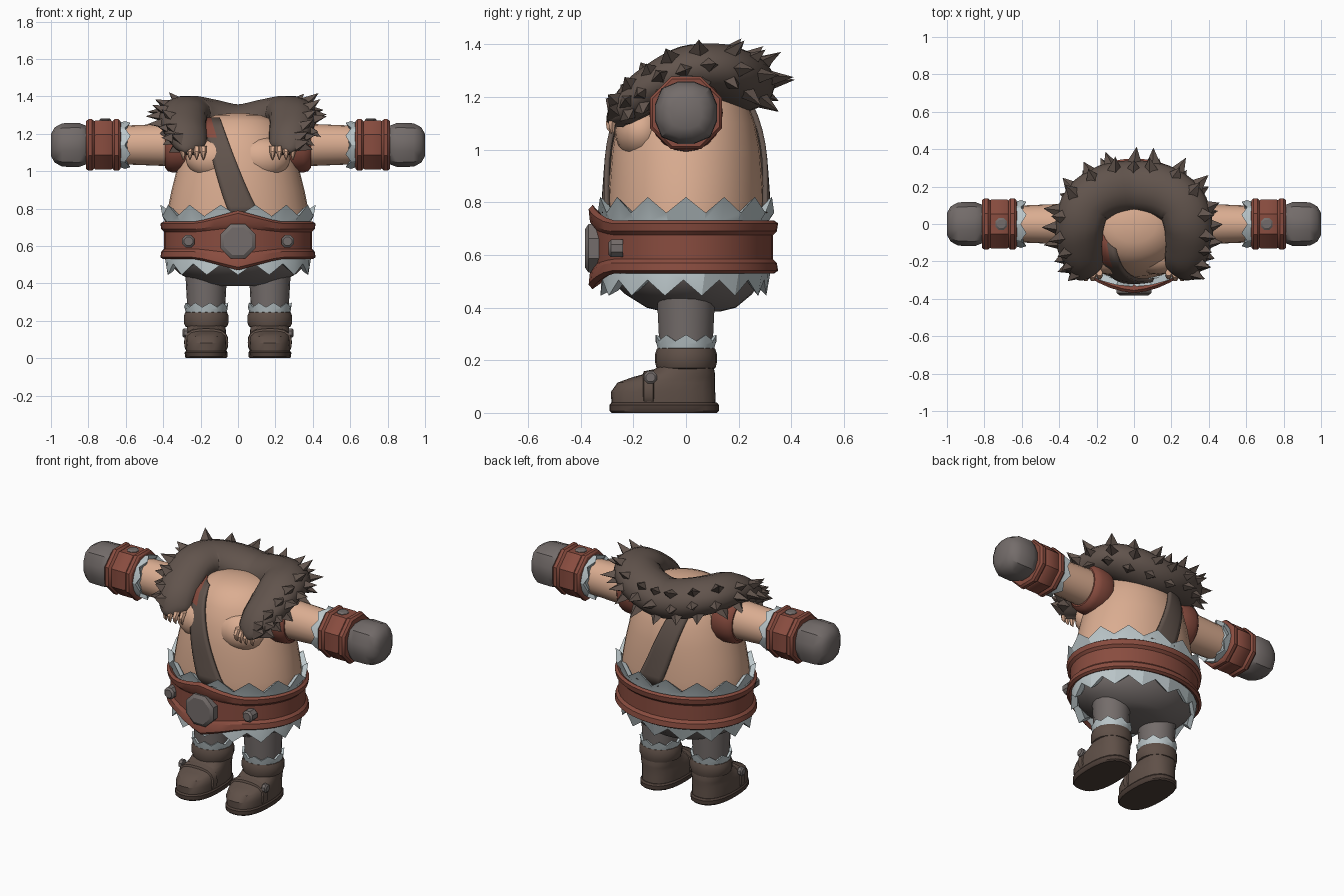
import bpy, bmesh, math, random
from mathutils import Vector

if "Cube" in bpy.data.objects:
    bpy.data.objects.remove(bpy.data.objects["Cube"])

random.seed(4)


def material(name, rgb):
    m = bpy.data.materials.new(name)
    m.diffuse_color = (*rgb, 1)
    m.use_nodes = True
    m.node_tree.nodes["Principled BSDF"].inputs["Base Color"].default_value = m.diffuse_color
    return m


SKIN = material("skin", (0.71, 0.42, 0.285))
RED = material("red leather", (0.25, 0.073, 0.05))
FUR = material("brown fur", (0.12, 0.088, 0.073))
BOOT = material("boot leather", (0.115, 0.08, 0.064))
SOLE = material("dark sole", (0.075, 0.05, 0.04))
GREY = material("grey cloth", (0.175, 0.152, 0.146))
WHITE = material("pale fur", (0.5, 0.57, 0.59))


def finish(name, bm, mats, angle=35):
    bmesh.ops.recalc_face_normals(bm, faces=bm.faces)
    me = bpy.data.meshes.new(name)
    bm.to_mesh(me)
    bm.free()
    ob = bpy.data.objects.new(name, me)
    bpy.context.collection.objects.link(ob)
    for m in mats:
        me.materials.append(m)
    me.shade_smooth()
    me.set_sharp_from_angle(angle=math.radians(angle))
    return ob


def skin_rings(bm, rings, cap=True):
    vs = [[bm.verts.new(p) for p in r] for r in rings]
    n = len(vs[0])
    for a, b in zip(vs, vs[1:]):
        for i in range(n):
            bm.faces.new((a[i], a[(i + 1) % n], b[(i + 1) % n], b[i]))
    if cap:
        bm.faces.new(vs[0])
        bm.faces.new(vs[-1])


def loft(name, mat, prof, at=(0, 0, 0), axis='z', n=24, p=2, turn=0, s=1, warp=None, angle=35):
    """Stacked rings; each profile row is height, radius a, radius b, shift a, shift b, zigzag."""
    rings = []
    for row in prof:
        h, ra, rb, oa, ob, zig = (tuple(row) + (0,) * 6)[:6]
        ring = []
        for i in range(n):
            t = 2 * math.pi * (i + turn) / n
            c, d = math.cos(t), math.sin(t)
            k = (abs(c) ** p + abs(d) ** p) ** (-1 / p)
            a, b, hh = ra * c * k + oa, rb * d * k + ob, s * (h + zig * (-1) ** i)
            q = {'z': (a, b, hh), 'x': (hh, a, b), 'y': (a, hh, b)}[axis]
            v = Vector(q) + Vector(at)
            ring.append(warp(v) if warp else v)
        rings.append(ring)
    bm = bmesh.new()
    skin_rings(bm, rings)
    return finish(name, bm, [mat], angle)


# Torso and chest
TORSO = [(0.58, .36, .28), (0.7, .385, .297), (0.8, .375, .297), (0.9, .355, .29), (1.0, .33, .282),
         (1.1, .30, .262), (1.2, .255, .225), (1.27, .2, .17), (1.3, .12, .1), (1.31, .04, .03)]
loft("torso", SKIN, TORSO, n=32, angle=60)


def torso_radius(z):
    for a, b in zip(TORSO, TORSO[1:]):
        if a[0] <= z <= b[0]:
            t = (z - a[0]) / (b[0] - a[0])
            return a[1] + t * (b[1] - a[1]), a[2] + t * (b[2] - a[2])


for s, side in ((1, "left"), (-1, "right")):
    bm = bmesh.new()
    bmesh.ops.create_uvsphere(bm, u_segments=20, v_segments=12, radius=1)
    for v in bm.verts:
        v.co = Vector((v.co.x * .15 + s * .13, v.co.y * .1 - .17, v.co.z * .11 + 1.07))
    finish(side + "_chest", bm, [SKIN])

# Diagonal strap, front and back, with a red edge at the shoulder
for sy, side in ((-1, "front"), (1, "back")):
    bm = bmesh.new()
    grid = []
    for i in range(11):
        t = i / 10
        z = 0.76 + 0.52 * t
        cx = 0.045 - 0.185 * t ** 0.8
        half = 0.08 - 0.035 * t
        rx, ry = torso_radius(z)
        grid.append([bm.verts.new((x, sy * (.014 + ry * math.sqrt(max(0.05, 1 - (x / rx) ** 2))), z))
                     for x in (cx + half * k / 3 for k in range(-3, 4))])
    for i in range(10):
        for j in range(6):
            f = bm.faces.new((grid[i][j], grid[i][j + 1], grid[i + 1][j + 1], grid[i + 1][j]))
            f.material_index = int(i > 7 and j < 3)
    ob = finish(side + "_strap", bm, [FUR, RED])
    sol = ob.modifiers.new("thickness", 'SOLIDIFY')
    sol.thickness, sol.offset = 0.02, 0

# Trousers seat
loft("trouser_seat", GREY, [(.385, .14, .11, 0, .02), (.40, .22, .17, 0, .02), (.45, .31, .24, 0, .01),
                            (.50, .36, .285), (.58, .385, .31)], n=28)

# Fur trim above and below the belt
loft("upper_trim", WHITE, [(.66, .385, .31), (.73, .39, .315), (.79, .415, .335, 0, 0, .03),
                           (.775, .385, .305, 0, 0, .025), (.72, .35, .27)], n=28, angle=20)
loft("lower_trim", WHITE, [(.58, .38, .31), (.53, .39, .32), (.475, .385, .315, 0, -.01, .03),
                           (.49, .355, .285, 0, 0, .025), (.54, .33, .26)], n=28, angle=20)


# Belt with a raised front plate
def belt_front(v):
    if v.y < 0:
        g = max(0, 1 - abs(v.x) / 0.22)
        v.z = 0.63 + (v.z - 0.63) * (1 + 0.6 * g)
        v.y -= 0.02 * g
    return v


loft("belt", RED, [(.55, .36, .29), (.53, .40, .335), (.54, .415, .35), (.57, .41, .345), (.585, .395, .33),
                   (.675, .395, .33), (.69, .41, .345), (.72, .415, .35), (.73, .40, .335), (.70, .36, .29)],
     n=40, warp=belt_front, angle=30)
loft("buckle", GREY, [(-.33, .1, .1), (-.37, .1, .1), (-.383, .08, .08)], (0, 0, .625), 'y', 8, turn=.5)

for s, side in ((1, "left"), (-1, "right")):
    loft(side + "_belt_stud", GREY, [(-.24, .036, .036), (-.285, .036, .036), (-.295, .025, .025)],
         (s * .265, 0, .625), 'y', 8, turn=.5)

    # Arm, shoulder band, bracer and fist
    arm = dict(at=(0, 0, 1.14), axis='x', s=s)
    loft(side + "_arm", SKIN, [(.2, .11, .115), (.4, .107, .112), (.63, .098, .103)], n=20, **arm)
    loft(side + "_shoulder_band", RED, [(.26, .13, .14), (.29, .14, .15), (.35, .138, .147), (.375, .13, .14),
                                        (.39, .115, .122)], n=20, **arm)
    loft(side + "_wrist_trim", WHITE, [(.65, .12, .12), (.62, .122, .122), (.59, .128, .128, 0, 0, .015),
                                       (.60, .105, .105, 0, 0, .01)], n=16, angle=20, **arm)
    loft(side + "_bracer", RED, [(.625, .12, .12), (.63, .14, .14), (.64, .149, .149), (.66, .149, .149),
                                 (.672, .137, .137), (.68, .143, .143), (.76, .143, .143), (.768, .137, .137),
                                 (.78, .149, .149), (.80, .149, .149), (.812, .138, .138), (.812, .11, .11)],
         n=8, turn=.5, **arm)
    loft(side + "_bracer_stud", GREY, [(1.25, .034, .034), (1.275, .034, .034), (1.282, .024, .024)],
         (s * .71, 0, 0), n=8, turn=.5)
    loft(side + "_fist", GREY, [(.79, .085, .085), (.815, .105, .105), (.85, .119, .119), (.94, .117, .117),
                                (.98, .095, .095), (1.0, .06, .06)], n=12, p=2.8, turn=.5, **arm)

    # Leg and boot
    x = s * .17
    loft(side + "_leg", GREY, [(.22, .1, .1), (.30, .103, .105), (.46, .112, .113)], (x, 0, 0), n=18)
    loft(side + "_leg_trim", WHITE, [(.24, .108, .108), (.26, .113, .113), (.285, .118, .118, 0, 0, .012),
                                     (.28, .1, .1, 0, 0, .01)], (x, 0, 0), n=18, angle=20)
    loft(side + "_boot_cuff", BOOT, [(.165, .1, .1), (.17, .112, .112), (.19, .12, .117), (.225, .12, .117),
                                     (.245, .112, .11), (.25, .1, .1)], (x, 0, 0), n=20)
    loft(side + "_boot", BOOT, [(.03, .108, .198, 0, -.085), (.08, .112, .198, 0, -.087),
                                (.115, .11, .185, 0, -.075), (.135, .106, .158, 0, -.047),
                                (.15, .105, .13, 0, -.02), (.175, .102, .105)], (x, 0, 0), n=24, p=2.5)
    loft(side + "_sole", SOLE, [(0, .108, .2, 0, -.083), (.008, .114, .208, 0, -.083),
                                (.03, .115, .208, 0, -.083), (.04, .108, .2, 0, -.083)], (x, 0, 0), n=24, p=2.5)
    loft(side + "_boot_strap", BOOT, [(-.165, .1, .06), (-.16, .116, .073), (-.125, .118, .08), (-.115, .1, .07)],
         (x, 0, .085), 'y', n=20, p=2.8)
    loft(side + "_boot_stud", GREY, [(.1, .026, .026), (.12, .026, .026), (.127, .018, .018)],
         (x, -.135, .135), 'x', 8, turn=.5, s=s)

    # Claws on the hanging paws
    bm = bmesh.new()
    for k in range(4):
        c = Vector((s * (.185 + .036 * k), -.285 + .01 * abs(k - 1.5), 1.115))
        skin_rings(bm, [[c + Vector((r * math.cos(a), r * math.sin(a) + dy, dz))
                         for a in (math.pi * j / 3 for j in range(6))]
                        for r, dy, dz in ((.018, .01, .02), (.017, -.01, -.01), (.011, -.012, -.035), (.002, -.003, -.055))])
    finish(side + "_claws", bm, [SKIN])

# Horseshoe fur collar: centre, half width, half height, mirrored about x
HALF = [(0, .20, 1.25, .14, .11), (.14, .18, 1.275, .14, .11), (.25, .11, 1.305, .135, .1),
        (.29, 0, 1.305, .13, .09), (.29, -.1, 1.255, .125, .085), (.27, -.19, 1.19, .11, .075),
        (.25, -.245, 1.13, .088, .05), (.24, -.262, 1.095, .05, .02)]
keys = [Vector((-k[0],) + k[1:]) for k in HALF[:0:-1]] + [Vector(k) for k in HALF]


def collar(u):
    """Smooth point on the collar path, with its frame and size."""
    i = min(int(u), len(keys) - 2)
    t = u - i
    a, b, c, d = (keys[max(0, min(len(keys) - 1, i + k))] for k in (-1, 0, 1, 2))
    v = .5 * (2 * b + t * (c - a) + t * t * (2 * a - 5 * b + 4 * c - d) + t ** 3 * (3 * b - a - 3 * c + d))
    g = .5 * ((c - a) + 2 * t * (2 * a - 5 * b + 4 * c - d) + 3 * t * t * (3 * b - a - 3 * c + d))
    tan = Vector(g[:3]).normalized()
    out = Vector((-tan.y, tan.x, 0)).normalized()
    return Vector(v[:3]), tan, out, out.cross(tan) * -1, v[3], v[4]


bm = bmesh.new()
rings = []
for k in range(0, 57):
    c, tan, out, up, w, h = collar(k / 4)
    rings.append([c + out * w * math.cos(a) + up * h * math.sin(a)
                  for a in (2 * math.pi * j / 14 for j in range(14))])
skin_rings(bm, rings)
finish("fur_collar", bm, [FUR], 60)

# Pointed tufts along the outer edge of the collar
bm = bmesh.new()
for row, (ang, count) in enumerate(((38, 17), (2, 18), (-38, 17))):
    for k in range(count):
        u = 1.2 + 11.6 * (k + (.5 if row == 1 else 0)) / count + .3
        c, tan, out, up, w, h = collar(min(u, 12.8))
        if up.z < 0:
            up = -up
        a = math.radians(ang + random.uniform(-8, 8))
        d = (out * math.cos(a) + up * math.sin(a) * .8).normalized()
        side = d.cross(tan).normalized()
        base = c + out * w * math.cos(a) * .8 + up * h * math.sin(a) * .8
        size = random.uniform(.075, .105) * (1 if 3 < u < 11 else .75)
        tip = base + d * size + tan * random.uniform(-.02, .02)
        ring = [bm.verts.new(base + q) for q in (tan * .048, side * .035, tan * -.048, side * -.035)]
        top = bm.verts.new(tip)
        for j in range(4):
            bm.faces.new((ring[j], ring[(j + 1) % 4], top))
        bm.faces.new(ring)
finish("fur_tufts", bm, [FUR], 20)
